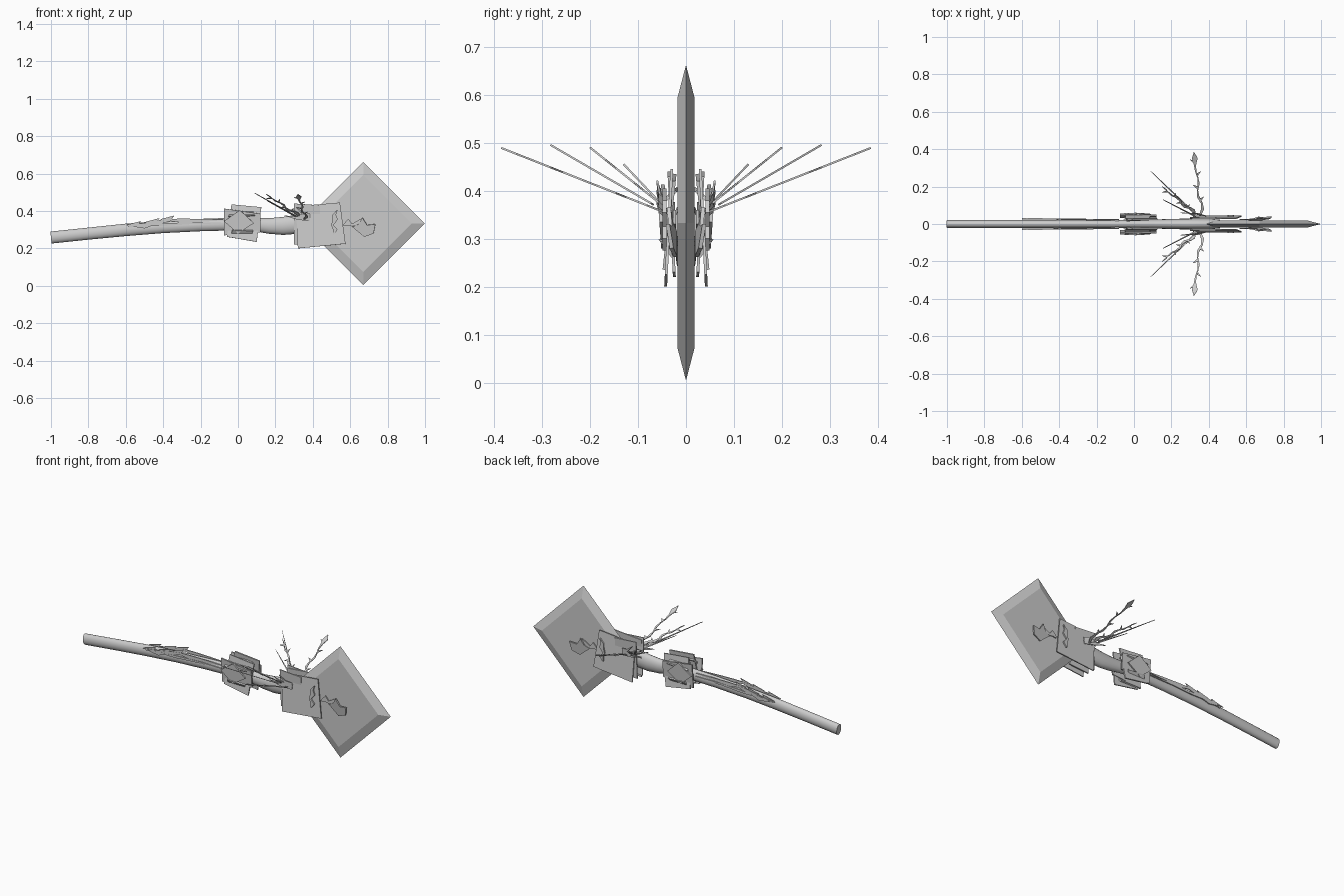
import bpy, bmesh, math
from mathutils import Vector

if "Cube" in bpy.data.objects:
    bpy.data.objects.remove(bpy.data.objects["Cube"])


def finish(name, bm, smooth=False):
    bmesh.ops.recalc_face_normals(bm, faces=bm.faces)
    me = bpy.data.meshes.new(name)
    bm.to_mesh(me)
    bm.free()
    ob = bpy.data.objects.new(name, me)
    bpy.context.collection.objects.link(ob)
    if smooth:
        bpy.context.view_layer.objects.active = ob
        ob.select_set(True)
        bpy.ops.object.shade_smooth_by_angle(angle=math.radians(40))
        ob.select_set(False)
    return ob


def prism(name, pts, normal, thick):
    """Flat polygon of 3D points thickened along its normal."""
    bm = bmesh.new()
    n = Vector(normal).normalized() * thick / 2
    a = [bm.verts.new(Vector(p) - n) for p in pts]
    b = [bm.verts.new(Vector(p) + n) for p in pts]
    bm.faces.new(a)
    bm.faces.new(b[::-1])
    for i in range(len(a)):
        j = (i + 1) % len(a)
        bm.faces.new((a[i], a[j], b[j], b[i]))
    return finish(name, bm)


def plate(name, pts, y, tilt=0, thick=0.008, yaw=0):
    """x/z outline at depth y, leaning by tilt (about x) and yaw (about z)."""
    cx = sum(p[0] for p in pts) / len(pts)
    cz = sum(p[1] for p in pts) / len(pts)
    t, w = math.tan(math.radians(tilt)), math.tan(math.radians(yaw))
    out = [(x, y + (z - cz) * t + (x - cx) * w, z) for x, z in pts]
    return prism(name, out, (-w, 1, -t), thick)


def ribbon(name, path, widths, side, normal, thick=0.003):
    """Jagged flat strip: one width per path point, spread along side."""
    s = Vector(side).normalized()
    lo = [Vector(p) - s * w / 2 for p, w in zip(path, widths)]
    hi = [Vector(p) + s * w / 2 for p, w in zip(path, widths)]
    return prism(name, lo + hi[::-1], normal, thick)


# handle: oval tube along a gently curved path (x, z, half height, half width)
path = [(-1, .258, .032, .021), (-.8, .279, .032, .022), (-.6, .299, .033, .022),
        (-.4, .315, .033, .022), (-.2, .325, .033, .022), (0, .331, .034, .023),
        (.1, .326, .036, .024), (.17, .32, .042, .026), (.24, .32, .048, .028),
        (.3, .327, .05, .029), (.38, .33, .048, .028), (.46, .33, .04, .024)]
bm = bmesh.new()
rings = []
for i, (x, z, h, w) in enumerate(path):
    a, b = path[max(i - 1, 0)], path[min(i + 1, len(path) - 1)]
    d = Vector((b[0] - a[0], 0, b[1] - a[1])).normalized()
    up = Vector((-d.z, 0, d.x))
    rings.append([bm.verts.new(Vector((x, 0, z)) + up * h * math.sin(k * math.pi / 8)
                  + Vector((0, w * math.cos(k * math.pi / 8), 0))) for k in range(16)])
for r, s in zip(rings, rings[1:]):
    for k in range(16):
        bm.faces.new((r[k], r[(k + 1) % 16], s[(k + 1) % 16], s[k]))
bm.faces.new(rings[0])
bm.faces.new(rings[-1])
finish("handle", bm, True)

# blade: square on its corner with a sharpened rim
bm = bmesh.new()


def diamond(r, y):
    return [bm.verts.new((.67 + r * c, y, .333 + r * s))
            for c, s in ((1, 0), (0, 1), (-1, 0), (0, -1))]


front, rim, back = diamond(.26, -.018), diamond(.329, 0), diamond(.26, .018)
bm.faces.new(front)
bm.faces.new(back)
for a, b in ((front, rim), (rim, back)):
    for k in range(4):
        bm.faces.new((a[k], a[(k + 1) % 4], b[(k + 1) % 4], b[k]))
finish("blade", bm)

for s, tag in ((-1, "front"), (1, "back")):
    # socket plates clamping the blade
    plate("socket_plate_" + tag, [(.31, .425), (.545, .445), (.575, .225), (.32, .20)],
          s * .036, s * -3, .006)
    plate("socket_under_plate_" + tag, [(.30, .44), (.44, .43), (.43, .23), (.30, .22)],
          s * .03, s * 3, .006)
    # carved squiggle on the socket plate
    ribbon("squiggle_" + tag,
           [(.51, s * .045, .275), (.52, s * .045, .30), (.505, s * .045, .325),
            (.52, s * .045, .355), (.515, s * .045, .38), (.53, s * .045, .405)],
           [.005, .025, .012, .028, .018, .004], (1, 0, 0), (0, 1, 0), .008)
    # broken shard on the blade
    plate("blade_shard_" + tag, [(.612, .315), (.645, .33), (.665, .365), (.69, .325),
                                 (.735, .33), (.725, .28), (.675, .262)], s * .03, s * 8, .008, s * 6)
    ribbon("shard_tail_" + tag,
           [(.565, s * .024, .325), (.59, s * .024, .34), (.61, s * .024, .325), (.66, s * .024, .345)],
           [.012, .035, .014, .03], (0, 0, 1), (0, 1, 0), .006)
    # overlapping wrap plates on the grip collar
    plate("collar_plate_" + tag, [(-.035, .435), (.125, .42), (.10, .235), (-.06, .262)],
          s * .034, s * -6)
    plate("collar_under_plate_" + tag, [(-.075, .413), (.12, .385), (.12, .287), (-.075, .27)],
          s * .042, s * 5)
    plate("collar_kite_" + tag, [(-.075, .345), (.01, .405), (.085, .335), (.0, .28)],
          s * .052, s * 4)
    plate("collar_top_" + tag, [(-.04, .405), (.08, .40), (.09, .375), (-.05, .37)],
          s * .036, s * -48)
    plate("collar_bottom_" + tag, [(-.03, .30), (.08, .295), (.07, .262), (-.04, .265)],
          s * .04, s * 35)

    # swept spikes: base, tip, barbed widths
    spikes = [((.36, .045, .355), (.32, .385, .489), 0.012, True),
              ((.31, .07, .372), (.09, .282, .495), 0.010, False),
              ((.33, .05, .37), (.15, .20, .49), 0.014, True),
              ((.33, .04, .36), (.155, .13, .455), 0.010, False)]
    for i, (a, b, w, barbed) in enumerate(spikes):
        a, b = Vector((a[0], a[1] * s, a[2])), Vector((b[0], b[1] * s, b[2]))
        d = b - a
        flat = d.cross(Vector((1, 0, 0))).normalized()
        side = flat.cross(d).normalized()
        pts, ws = [], []
        n = 10
        for k in range(n + 1):
            t = k / n
            wob = (.012 if k % 4 in (1, 2) else -.008) * (1 - t) if barbed else 0
            pts.append(a + d * t + side * wob)
            ws.append(w * (1.15 - t) * (1.3 if k % 2 and barbed else .8))
        if i == 0:
            ws[-3:] = [.012, .03, .001]
        ribbon(f"spike_{i + 1}_{tag}", pts, ws, side, flat, .004)
        if barbed:
            for k in (2, 4, 6, 8):
                p, q = a + d * (k / n), a + d * (k / n + .09)
                o = side * (.026 if k % 4 else -.026)
                prism(f"barb_{i + 1}_{k}_{tag}", [p, q + o, p + d * .06], flat, .003)
    # curled roots of the spikes
    for k, (x, z) in enumerate([(.25, .375), (.28, .40), (.31, .42)]):
        ribbon(f"root_{k}_{tag}",
               [(.385, s * .043, .355 + k * .01), ((x + .385) / 2, s * .055, .362 + k * .012),
                (x, s * .06, z)], [.02, .016, .002], (.2, 0, 1), (0, 1, 0), .004)

    # thorny vine streaks lying along the handle
    ribbon("vine_upper_" + tag,
           [(-.08, s * .02, .352), (-.2, s * .022, .35), (-.3, s * .024, .348), (-.36, s * .025, .352),
            (-.42, s * .026, .34), (-.5, s * .027, .33), (-.6, s * .028, .322)],
           [.004, .016, .022, .012, .022, .012, .001], (0, 0, 1), (0, 1, 0), .006)
    ribbon("vine_lower_" + tag,
           [(-.08, s * .024, .335), (-.25, s * .025, .335), (-.38, s * .026, .328),
            (-.46, s * .027, .325), (-.5, s * .028, .32), (-.57, s * .028, .318)],
           [.004, .010, .014, .008, .026, .001], (0, 0, 1), (0, 1, 0), .006)
    for k, (x, z) in enumerate([(-.34, .376), (-.42, .362), (-.52, .346)]):
        plate(f"vine_thorn_{k}_{tag}", [(x, z), (x - .075, z - .02), (x - .06, z - .035),
                                        (x - .02, z - .03)], s * .025, 0, .004)
